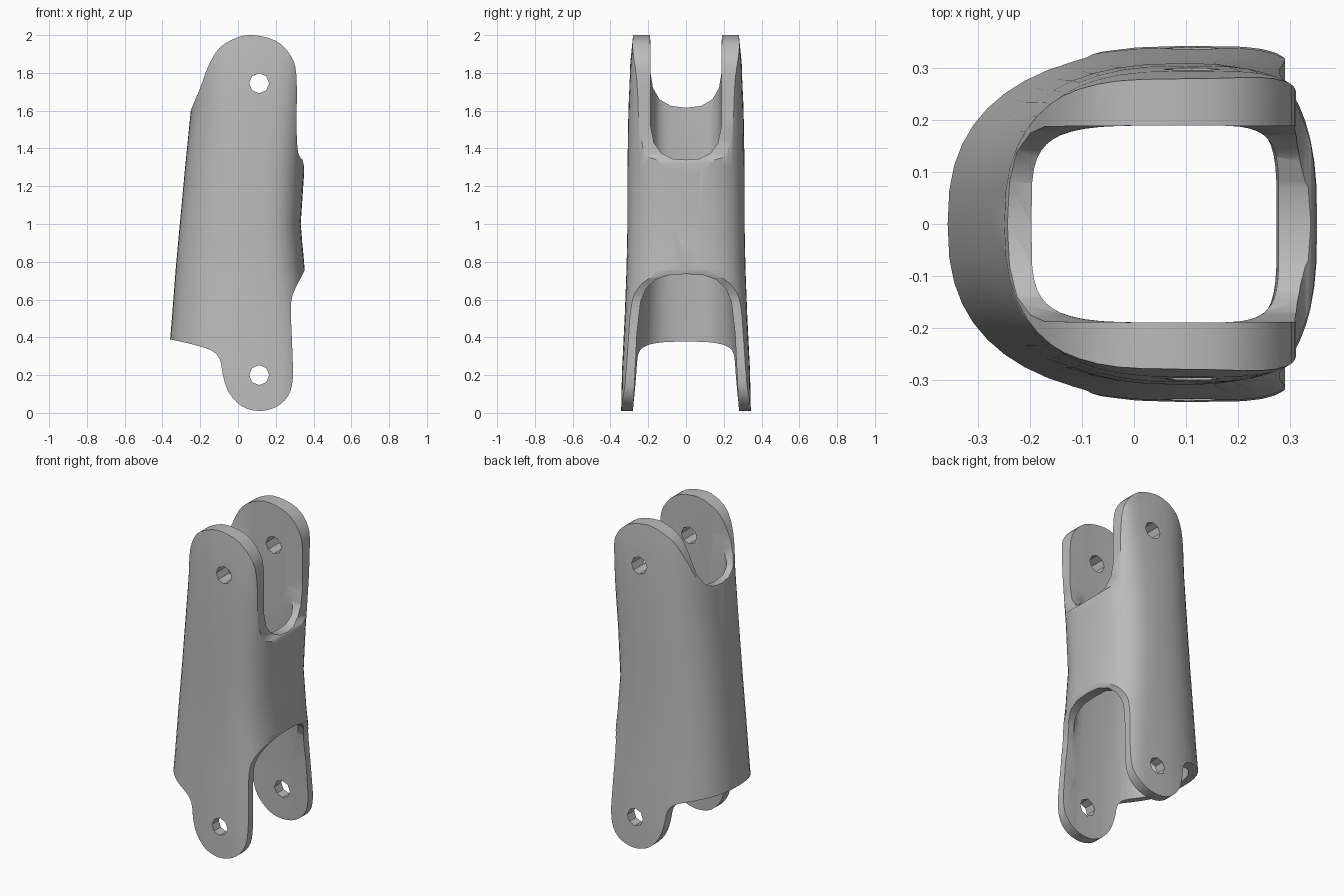
import bpy, bmesh, math
from mathutils import Vector

cube = bpy.data.objects.get("Cube")
if cube:
    bpy.data.objects.remove(cube, do_unlink=True)

mat = bpy.data.materials.new("plain_grey")
mat.use_nodes = True
GREY = (0.5, 0.5, 0.5, 1)
mat.diffuse_color = GREY
mat.node_tree.nodes["Principled BSDF"].inputs["Base Color"].default_value = GREY


def make_object(name, bm):
    bmesh.ops.recalc_face_normals(bm, faces=bm.faces)
    mesh = bpy.data.meshes.new(name)
    bm.to_mesh(mesh)
    bm.free()
    ob = bpy.data.objects.new(name, mesh)
    bpy.context.collection.objects.link(ob)
    return ob


def loft(name, levels, sides=48):
    """Closed tube; level = z, x min, x max, half depth, left and right squareness."""
    bm = bmesh.new()
    rings = []
    for z, x0, x1, depth, sq0, sq1 in levels:
        mid = 0.1
        ring = []
        for i in range(sides):
            a = 2 * math.pi * i / sides
            c, s = math.cos(a), math.sin(a)
            power = 2 / (sq1 if c > 0 else sq0)
            reach = x1 - mid if c > 0 else mid - x0
            x = mid + math.copysign(abs(c) ** power, c) * reach
            y = math.copysign(abs(s) ** power, s) * depth
            ring.append(bm.verts.new((x, y, z)))
        rings.append(ring)
    for a, b in zip(rings, rings[1:]):
        for i in range(sides):
            j = (i + 1) % sides
            bm.faces.new((a[i], a[j], b[j], b[i]))
    bm.faces.new(rings[0])
    bm.faces.new(rings[-1])
    return make_object(name, bm)


def prism(name, points, axis, start, end):
    """Extrude a closed outline (u, z) along x or y."""
    bm = bmesh.new()
    place = (lambda u, z: (start, u, z)) if axis == "x" else (lambda u, z: (u, start, z))
    face = bm.faces.new([bm.verts.new(place(u, z)) for u, z in points])
    out = bmesh.ops.extrude_face_region(bm, geom=[face])
    move = Vector((end - start, 0, 0) if axis == "x" else (0, end - start, 0))
    bmesh.ops.translate(bm, vec=move, verts=[v for v in out["geom"] if isinstance(v, bmesh.types.BMVert)])
    return make_object(name, bm)


def mirrored(half):
    """Complete a half outline about its centre line."""
    return half + [(-u, z) for u, z in reversed(half) if u > 0]


def smooth_outline(points, steps=3):
    """Catmull-Rom rounding of a closed outline."""
    result, n = [], len(points)
    for i in range(n):
        p = [Vector(points[(i + k) % n]) for k in (-1, 0, 1, 2)]
        for s in range(steps):
            t = s / steps
            q = 0.5 * (2 * p[1] + (p[2] - p[0]) * t + (2 * p[0] - 5 * p[1] + 4 * p[2] - p[3]) * t * t
                       + (3 * p[1] - p[0] - 3 * p[2] + p[3]) * t ** 3)
            result.append(tuple(q))
    return result


# Outer shell of the link
link = loft("link_body", [
    (-0.1, -0.40, 0.36, 0.345, 2.5, 5), (0.2, -0.375, 0.36, 0.34, 2.5, 4.5),
    (0.5, -0.35, 0.36, 0.325, 2.5, 3.6), (0.76, -0.33, 0.353, 0.315, 2.5, 2.8),
    (1.0, -0.308, 0.332, 0.31, 2.5, 2.8), (1.3, -0.28, 0.352, 0.31, 2.5, 2.8),
    (1.6, -0.25, 0.36, 0.305, 2.6, 3.5), (1.85, -0.235, 0.36, 0.295, 2.8, 4.5),
    (2.1, -0.23, 0.36, 0.27, 3, 5)])

# Hollow inside
bore = loft("bore", [
    (-0.2, -0.34, 0.32, 0.29, 2.8, 5), (0.3, -0.31, 0.31, 0.27, 2.8, 5),
    (0.7, -0.275, 0.285, 0.245, 3, 4.5), (1.1, -0.23, 0.275, 0.205, 3.6, 4.5),
    (1.4, -0.2, 0.28, 0.19, 4.5, 5), (2.3, -0.19, 0.29, 0.19, 5, 5)])

# Side outline with the upper and lower lugs
corner = [(-0.45, 0.42), (-0.36, 0.39), (-0.25, 0.365), (-0.14, 0.33), (-0.095, 0.28)]
lower_lug = [(-0.08, 0.2), (-0.05, 0.11), (0.02, 0.035), (0.11, 0.01), (0.2, 0.03), (0.265, 0.09),
             (0.29, 0.18), (0.287, 0.35), (0.28, 0.55), (0.295, 0.64), (0.35, 0.75)]
right_edge = [(0.35, 0.8), (0.335, 1.0), (0.35, 1.3), (0.32, 1.37), (0.31, 1.5), (0.31, 1.78)]
upper_lug = [(0.28, 1.89), (0.2, 1.97), (0.08, 2.0), (-0.01, 1.985), (-0.1, 1.93), (-0.16, 1.83),
             (-0.2, 1.72), (-0.25, 1.6), (-0.32, 1.4)]
outline = prism("side_outline", smooth_outline(corner + lower_lug + right_edge + upper_lug),
                "y", -0.6, 0.6)

# Slots between the lugs
slots = [
    prism("upper_right_slot", mirrored([(0, 1.34), (0.07, 1.345), (0.13, 1.375), (0.17, 1.43),
                                        (0.188, 1.52), (0.19, 2.2)]), "x", 0.1, 0.6),
    prism("upper_left_slot", mirrored([(0, 1.615), (0.08, 1.625), (0.14, 1.66), (0.175, 1.72),
                                       (0.188, 1.8), (0.19, 2.2)]), "x", -0.6, 0.2),
    prism("lower_slot", mirrored([(0, 0.735), (0.09, 0.73), (0.16, 0.705), (0.21, 0.66), (0.24, 0.59),
                                  (0.26, 0.42), (0.285, -0.1)]), "x", 0.12, 0.6)]

# Pin holes through both lug pairs
holes = []
for name, z in (("upper_pin_hole", 1.745), ("lower_pin_hole", 0.2)):
    ring = [(0.112 + 0.053 * math.cos(k * math.tau / 8), z + 0.053 * math.sin(k * math.tau / 8))
            for k in range(8)]
    holes.append(prism(name, ring, "y", -0.6, 0.6))

# Carve the link, then drop the cutters
cutters = [(outline, "INTERSECT")] + [(c, "DIFFERENCE") for c in [bore] + slots + holes]
for cutter, operation in cutters:
    cutter.hide_render = True
    mod = link.modifiers.new(cutter.name, "BOOLEAN")
    mod.operation, mod.object, mod.solver = operation, cutter, "EXACT"
graph = bpy.context.evaluated_depsgraph_get()
carved = bpy.data.meshes.new_from_object(link.evaluated_get(graph))
link.modifiers.clear()
link.data = carved
for cutter, _ in cutters:
    bpy.data.objects.remove(cutter, do_unlink=True)

link.data.materials.clear()
link.data.materials.append(mat)
bpy.ops.object.select_all(action="DESELECT")
link.select_set(True)
bpy.context.view_layer.objects.active = link
bpy.ops.object.shade_smooth_by_angle(angle=math.radians(35))
